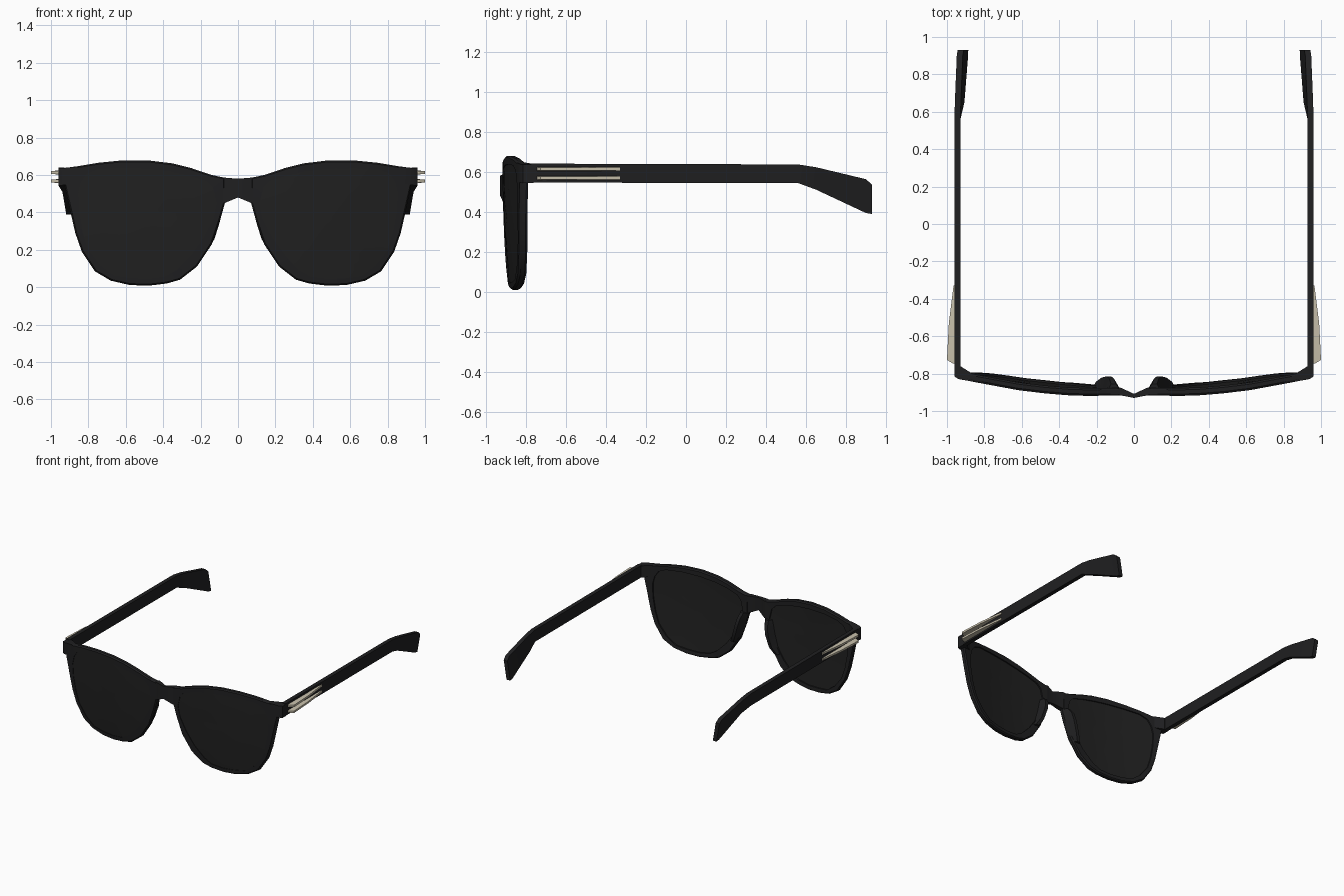
import bpy, bmesh
from mathutils import Vector

if "Cube" in bpy.data.objects:
    bpy.data.objects.remove(bpy.data.objects["Cube"])


def material(name, rgb):
    m = bpy.data.materials.new(name)
    m.diffuse_color = (*rgb, 1)
    m.use_nodes = True
    m.node_tree.nodes["Principled BSDF"].inputs["Base Color"].default_value = m.diffuse_color
    return m


BLACK = material("frame black", (0.014, 0.014, 0.015))
LENS = material("lens dark grey", (0.015, 0.015, 0.015))
METAL = material("pale gold metal", (0.58, 0.53, 0.41))


def finish(name, bm, mat, angle=0.5):
    """Turn a right-hand part into an object mirrored across x = 0."""
    bmesh.ops.recalc_face_normals(bm, faces=bm.faces)
    me = bpy.data.meshes.new(name)
    bm.to_mesh(me)
    bm.free()
    me.materials.append(mat)
    ob = bpy.data.objects.new(name, me)
    bpy.context.collection.objects.link(ob)
    bpy.ops.object.select_all(action='DESELECT')
    ob.select_set(True)
    bpy.context.view_layer.objects.active = ob
    bpy.ops.object.shade_smooth_by_angle(angle=angle)
    mod = ob.modifiers.new("mirror", 'MIRROR')
    mod.merge_threshold = 0.0005
    return ob


def loft(name, sections, mat, closed=False, caps=(True, True)):
    """Skin a row of equal cross-sections."""
    bm = bmesh.new()
    rows = [[bm.verts.new(p) for p in s] for s in sections]
    n = len(rows[0])
    for i in range(len(rows) if closed else len(rows) - 1):
        a, b = rows[i], rows[(i + 1) % len(rows)]
        for k in range(n):
            bm.faces.new((a[k], a[(k + 1) % n], b[(k + 1) % n], b[k]))
    if not closed:
        if caps[0]:
            bm.faces.new(rows[0])
        if caps[1]:
            bm.faces.new(rows[-1])
    return finish(name, bm, mat)


# Wrap of the front: y of the front surface as a function of x and z
WRAP = [(0, -0.93), (0.08, -0.917), (0.25, -0.919), (0.4, -0.914), (0.6, -0.892),
        (0.87, -0.842), (1.0, -0.815)]


def front_y(x, z):
    tilt = 0.03 * (max(0, 0.6 - z) / 0.6) ** 2
    for (x0, y0), (x1, y1) in zip(WRAP, WRAP[1:]):
        if x <= x1:
            return y0 + (y1 - y0) * (x - x0) / (x1 - x0) + tilt
    return WRAP[-1][1] + tilt


# Rim outline paired with lens outline: outer x, z, inner x, z
RIM = [
    (.07, .585, .135, .535), (.14, .60, .17, .57), (.25, .637, .26, .598),
    (.35, .662, .36, .618), (.48, .678, .48, .632), (.62, .678, .62, .637),
    (.75, .665, .75, .63), (.85, .648, .81, .605), (.93, .637, .84, .56),
    (.925, .54, .855, .50), (.895, .40, .85, .40), (.87, .29, .83, .29),
    (.835, .19, .80, .20), (.765, .085, .735, .115), (.68, .035, .66, .06),
    (.58, .012, .57, .047), (.48, .008, .48, .043), (.38, .02, .39, .055),
    (.31, .04, .33, .09), (.22, .11, .25, .17), (.14, .23, .18, .27),
    (.095, .36, .13, .37), (.07, .45, .115, .45)]
THICK = 0.042

# Rim: bevelled section swept round the lens
sections = []
for ox, oz, ix, iz in RIM:
    o, i = Vector((ox, oz)), Vector((ix, iz))
    b = o + (i - o).normalized() * 0.008
    sec = [(b, 0), (o, 0.01), (o, THICK - 0.01), (b, THICK), (i, THICK), (i, 0)]
    sections.append([(p.x, front_y(p.x, p.y) + d, p.y) for p, d in sec])
loft("rim", sections, BLACK, closed=True)

# Lens: concentric rings following the wrap, front and back
bm = bmesh.new()
c = Vector((0.48, 0.36))
edges = []
for depth in (0.004, 0.032):
    rings = []
    for s in (1.0, 0.7, 0.4):
        ring = []
        for _, _, ix, iz in RIM:
            p = c + (Vector((ix, iz)) - c) * s
            ring.append(bm.verts.new((p.x, front_y(p.x, p.y) + depth, p.y)))
        rings.append(ring)
    mid = bm.verts.new((c.x, front_y(c.x, c.y) + depth, c.y))
    n = len(RIM)
    for k in range(n):
        j = (k + 1) % n
        for a, b in zip(rings, rings[1:]):
            bm.faces.new((a[k], a[j], b[j], b[k]))
        bm.faces.new((rings[-1][k], rings[-1][j], mid))
    edges.append(rings[0])
for k in range(n):
    j = (k + 1) % n
    bm.faces.new((edges[0][k], edges[0][j], edges[1][j], edges[1][k]))
finish("lens", bm, LENS)

# Bridge, left open at the mirror plane
loft("bridge", [[(x, yf, lo), (x, yf, hi), (x, yb, hi), (x, yb, lo)]
                for x, yf, yb, lo, hi in ((0, -.93, -.908, .48, .58),
                                          (.072, -.916, -.875, .45, .586),
                                          (.115, -.912, -.878, .46, .58))],
     BLACK, caps=(False, True))

# Nose pads along the inner rim edge
loft("nose_pad", [[(x, -.885 + t, z), (x + .025, -.88 + d, z),
                   (x + .05, -.88 + d, z), (x + .065, -.885 + t, z)]
                  for x, z, d, t in ((.073, .45, .025, 0), (.083, .41, .055, 0),
                                     (.097, .35, .065, 0), (.125, .26, .058, .003),
                                     (.155, .205, .035, .008))], BLACK)

# End pieces joining rim and temples
PLAN = [(.86, -.843), (.94, -.829), (.96, -.815), (.96, -.765), (.925, -.762), (.86, -.803)]
loft("end_piece", [[(x, y, z + (.96 - x) * .1) for x, y in PLAN] for z in (.543, .635)], BLACK)

# Temples with drooped, inward-leaning tips
sections = []
for y, hi, lo in ((-.775, .64, .545), (.56, .636, .543), (.65, .622, .51),
                  (.90, .562, .393), (.93, .535, .388)):
    def lean(z):
        return (0.635 - z) * 0.17 if y > 0.6 else 0
    sections.append([(.96 - lean(hi), y, hi), (.96 - lean(lo), y, lo),
                     (.928 - lean(lo), y, lo), (.928 - lean(hi), y, hi)])
loft("temple", sections, BLACK)

# Twin tapered metal bars on each temple
for name, lo, hi in (("upper_bar", .602, .625), ("lower_bar", .556, .579)):
    loft(name, [[(.95, y, lo), (x, y, lo + .004), (x, y, hi - .004), (.95, y, hi)]
                for x, y in ((.97, -.745), (1.0, -.727), (.99, -.53), (.965, -.33))], METAL)
